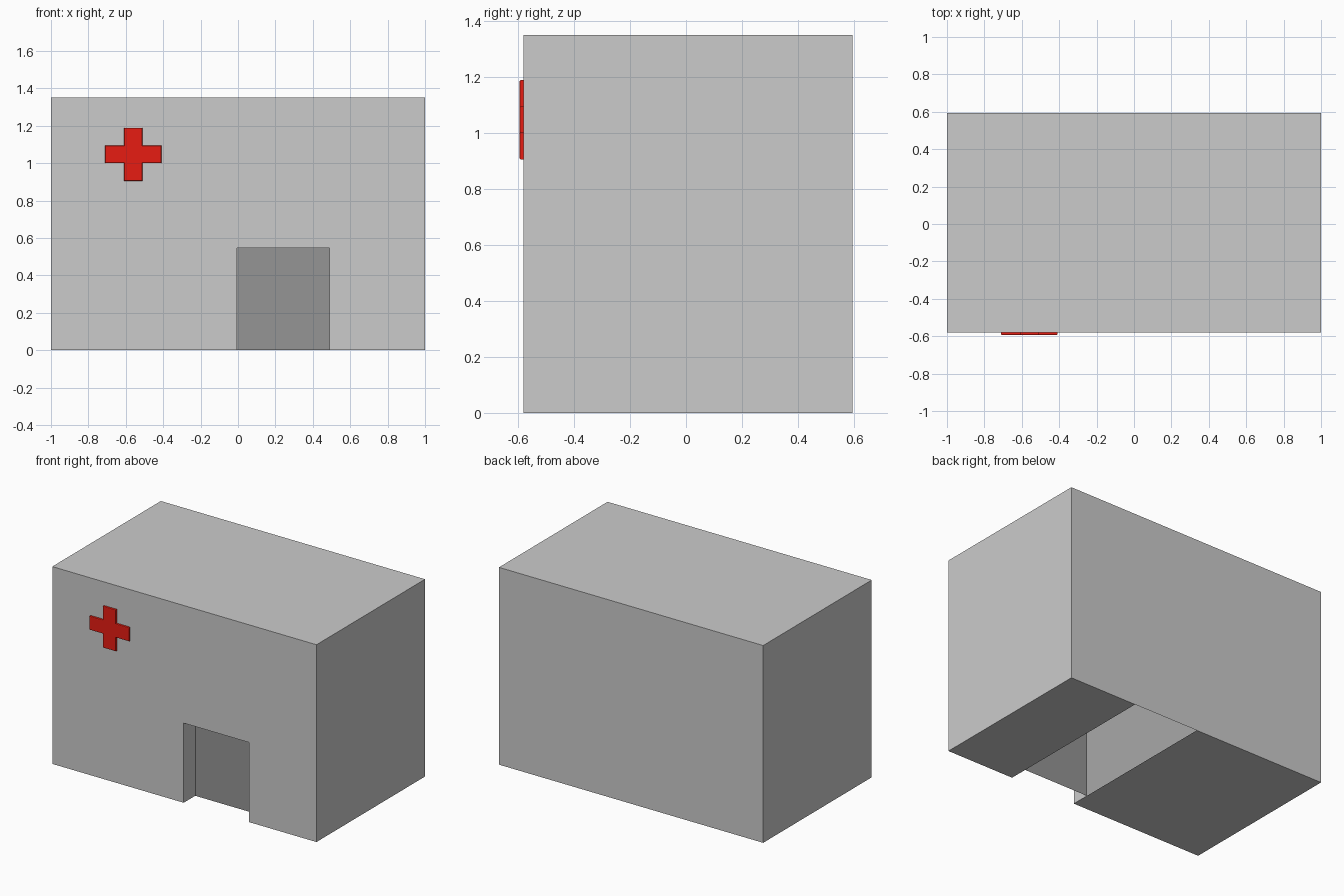
import bpy, bmesh

if "Cube" in bpy.data.objects:
    bpy.data.objects.remove(bpy.data.objects["Cube"])

W, H = 1.0, 1.35                  # half width, height
FRONT, BACK, DOOR_Y = -0.58, 0.594, -0.455
D0, D1, DH = -0.005, 0.49, 0.545  # doorway left, right, top


def colour(name, rgb):
    mat = bpy.data.materials.new(name)
    mat.diffuse_color = (*rgb, 1.0)
    mat.use_nodes = True
    mat.node_tree.nodes["Principled BSDF"].inputs["Base Color"].default_value = mat.diffuse_color
    return mat


def make(name, bm, mat=None):
    mesh = bpy.data.meshes.new(name)
    bm.to_mesh(mesh)
    bm.free()
    ob = bpy.data.objects.new(name, mesh)
    bpy.context.collection.objects.link(ob)
    if mat:
        mesh.materials.append(mat)
    return ob


def face(bm, pts):
    return bm.faces.new([bm.verts.new(p) for p in pts])


# Building: hollow shell, outline notched by the doorway, no floor behind the door
outline = [(-W, 0), (D0, 0), (D0, DH), (D1, DH), (D1, 0), (W, 0), (W, H), (-W, H)]
bm = bmesh.new()
face(bm, [(x, FRONT, z) for x, z in outline])
face(bm, [(x, BACK, z) for x, z in reversed(outline) if z != DH])
for i, (a, b) in enumerate(zip(outline, outline[1:] + outline[:1])):
    depth = DOOR_Y if i in (1, 2, 3) else BACK   # door reveals are shallow
    face(bm, [(a[0], FRONT, a[1]), (a[0], depth, a[1]),
              (b[0], depth, b[1]), (b[0], FRONT, b[1])])
bmesh.ops.remove_doubles(bm, verts=bm.verts, dist=1e-5)
make("building", bm)

# Recessed door panel
bm = bmesh.new()
face(bm, [(x, DOOR_Y, z) for x, z in ((D0, 0), (D1, 0), (D1, DH), (D0, DH))])
make("door", bm, colour("dark_grey", (0.3, 0.3, 0.3)))

# Red cross sign: plus-shaped profile with a softened edge, set into the wall
cx, cz = -0.56, 1.047
a, b, lx, lz = 0.049, 0.047, 0.15, 0.142
quarter = [(lx, b), (a, b), (a, lz)]
profile = (quarter + [(-x, z) for x, z in reversed(quarter)]
           + [(-x, -z) for x, z in quarter] + [(x, -z) for x, z in reversed(quarter)])
bm = bmesh.new()
plate = face(bm, [(cx + x, -0.594, cz + z) for x, z in profile])
ext = bmesh.ops.extrude_face_region(bm, geom=[plate], use_keep_orig=True)
for v in ext["geom"]:
    if isinstance(v, bmesh.types.BMVert):
        v.co.y = -0.57
bmesh.ops.recalc_face_normals(bm, faces=bm.faces)
rim = [e for e in bm.edges if all(v.co.y < -0.59 for v in e.verts)]
bmesh.ops.bevel(bm, geom=rim, offset=0.005, segments=2, profile=0.5, affect='EDGES')
make("cross_sign", bm, colour("red", (0.8, 0.012, 0.006)))
